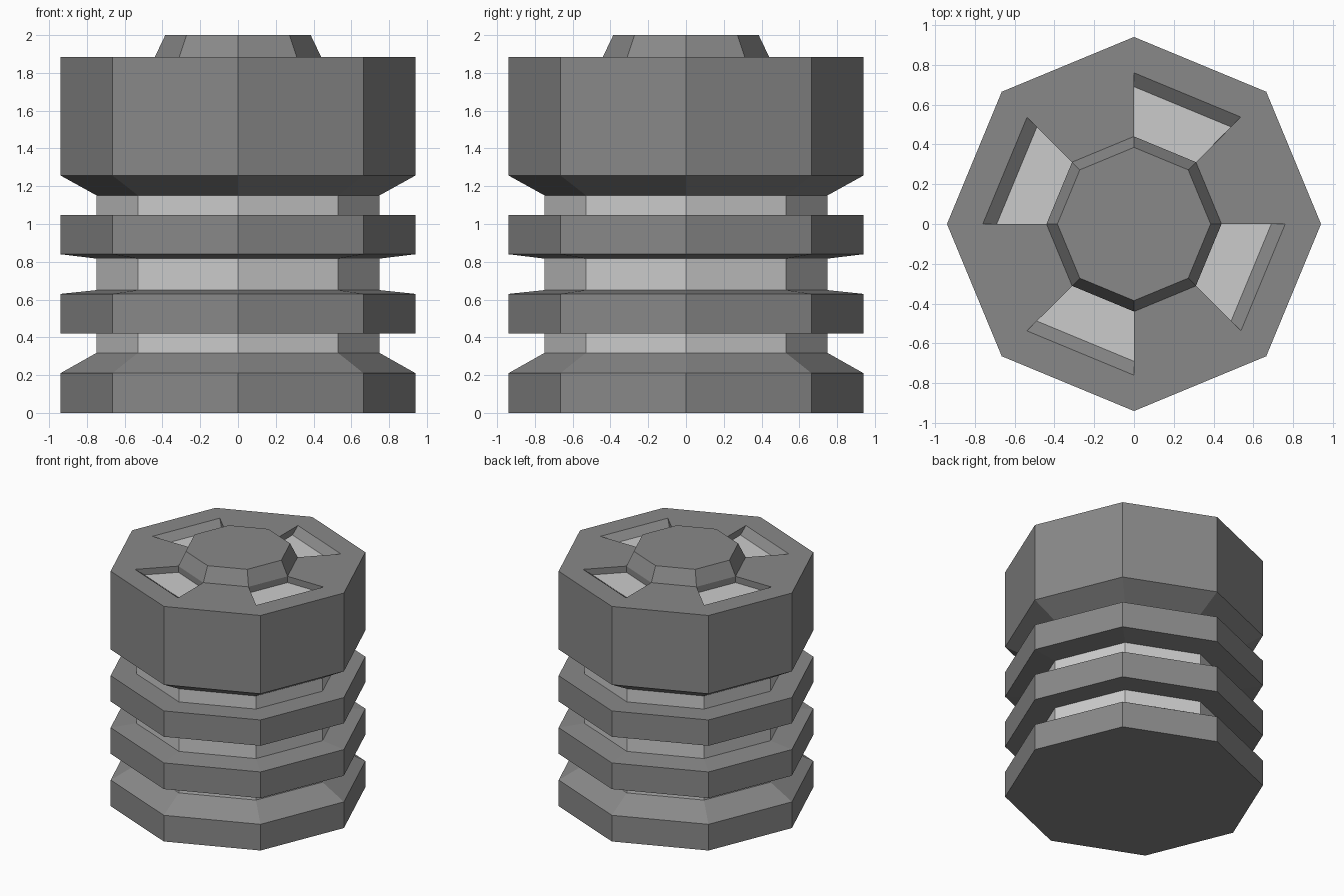
import bpy, bmesh, math

if "Cube" in bpy.data.objects:
    bpy.data.objects.remove(bpy.data.objects["Cube"])

SIDES = 8
R, CORE, TOP, FLOOR = 0.94, 0.75, 1.885, 1.835


def material(name, v):
    m = bpy.data.materials.new(name)
    m.diffuse_color = (v, v, v, 1)
    m.use_nodes = True
    m.node_tree.nodes["Principled BSDF"].inputs["Base Color"].default_value = m.diffuse_color
    return m


dark, light = material("dark_grey", 0.25), material("light_grey", 0.8)


def point(r, z, i):
    a = math.tau * i / SIDES
    return (r * math.cos(a), r * math.sin(a), z)


def face(bm, pts, mat=0):
    f = bm.faces.new([bm.verts.new(p) for p in pts])
    f.material_index = mat


def strip(bm, profile, i, light_segments=()):
    """One of the eight sides, following an (r, z) profile upward."""
    for k, (a, b) in enumerate(zip(profile, profile[1:])):
        face(bm, [point(*a, i), point(*a, i + 1), point(*b, i + 1), point(*b, i)],
             int(k in light_segments))


def finish(bm, name):
    bmesh.ops.remove_doubles(bm, verts=bm.verts, dist=1e-4)
    me = bpy.data.meshes.new(name)
    bm.to_mesh(me)
    bm.free()
    me.materials.append(dark)
    me.materials.append(light)
    bpy.context.collection.objects.link(bpy.data.objects.new(name, me))


# Ribbed body: base, two rings and the light core in the grooves
ribs = [(R, 0), (R, 0.21), (CORE, 0.317), (CORE, 0.42), (R, 0.42), (R, 0.63),
        (CORE, 0.65), (CORE, 0.817), (R, 0.84), (R, 1.047), (CORE, 1.047),
        (CORE, 1.152), (R, 1.257)]
bm = bmesh.new()
for i in range(SIDES):
    strip(bm, ribs, i, (2, 6, 10))
face(bm, [point(R, 0, i) for i in reversed(range(SIDES))])
finish(bm, "ribbed_body")

# Head with four recessed light windows around a raised tapered cap
bm = bmesh.new()
rim = [(R, 1.257), (R, TOP), (0.76, TOP)]
cap = [(0.44, TOP), (0.385, 2.0)]
window = [(0.69, FLOOR), (0.44, FLOOR)]
for i in range(SIDES):
    if i % 2:
        strip(bm, rim + window + cap, i, (3,))
        wall = [rim[-1]] + window + [cap[0]]
        face(bm, [point(*p, i) for p in wall])
        face(bm, [point(*p, i + 1) for p in reversed(wall)])
    else:
        strip(bm, rim + cap, i)
face(bm, [point(0.385, 2.0, i) for i in range(SIDES)])
finish(bm, "head")
